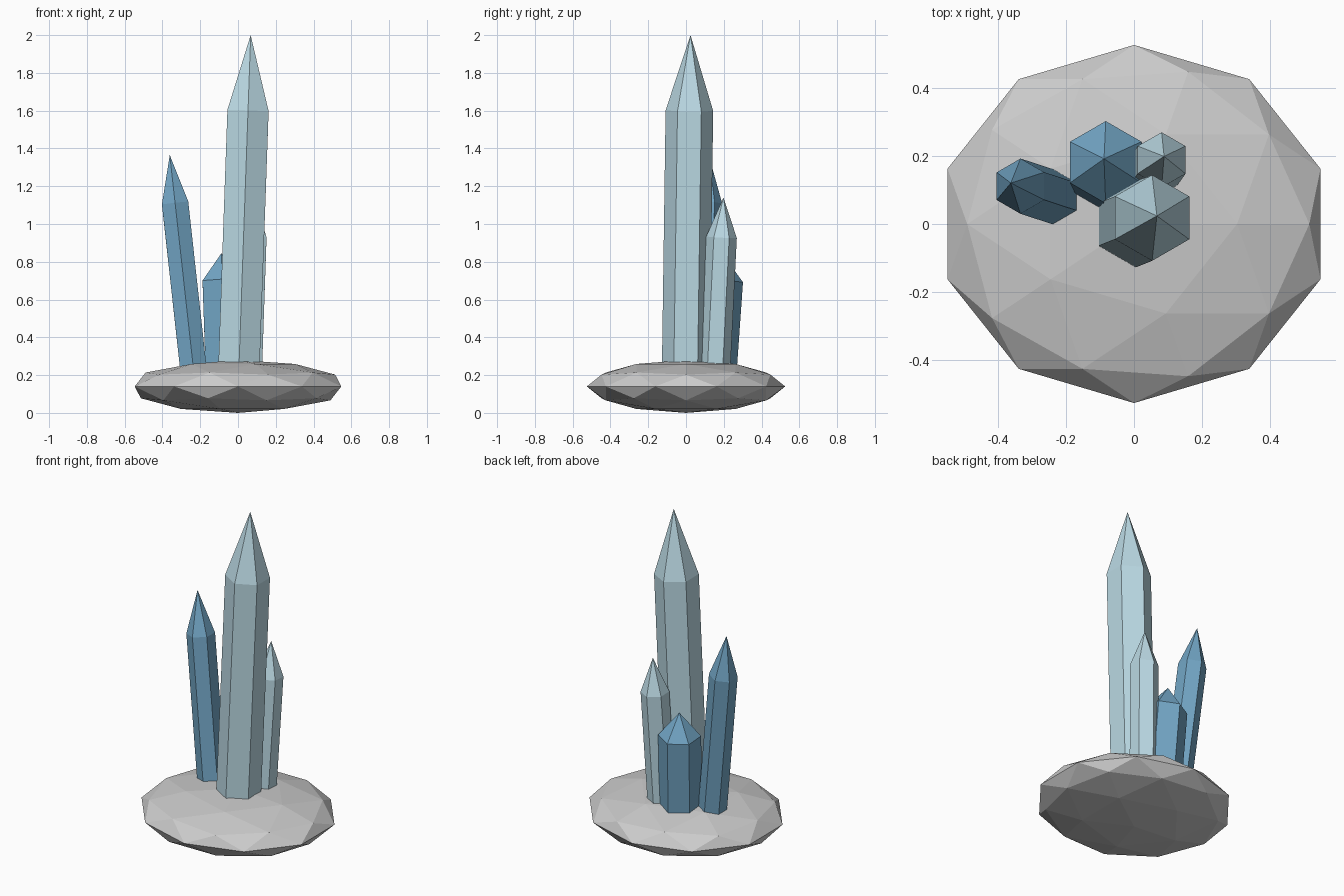
import bpy, bmesh, math
from mathutils import Vector

if "Cube" in bpy.data.objects:
    bpy.data.objects.remove(bpy.data.objects["Cube"])


def make_material(name, rgb):
    mat = bpy.data.materials.new(name)
    mat.diffuse_color = (*rgb, 1.0)
    mat.use_nodes = True
    mat.node_tree.nodes["Principled BSDF"].inputs["Base Color"].default_value = mat.diffuse_color
    return mat


def finish(name, bm, mat=None):
    bmesh.ops.recalc_face_normals(bm, faces=bm.faces)
    mesh = bpy.data.meshes.new(name)
    bm.to_mesh(mesh)
    bm.free()
    obj = bpy.data.objects.new(name, mesh)
    bpy.context.collection.objects.link(obj)
    if mat:
        mesh.materials.append(mat)
    return obj


def crystal(name, base, shoulder, tip_z, radius, mat):
    """Leaning hexagonal prism with a pointed cap; corners face front and back."""
    base, shoulder = Vector(base), Vector(shoulder)
    axis = (shoulder - base).normalized()
    tip = shoulder + axis * ((tip_z - shoulder.z) / axis.z)
    base -= axis * 0.07  # root sunk into the rock
    tilt = Vector((0, 0, 1)).rotation_difference(axis)
    bm = bmesh.new()
    rings = []
    for centre in (base, shoulder):
        ring = []
        for i in range(6):
            a = math.radians(30 + 60 * i)
            ring.append(bm.verts.new(
                centre + tilt @ Vector((radius * math.cos(a), radius * math.sin(a), 0))))
        rings.append(ring)
    top = bm.verts.new(tip)
    low, high = rings
    bm.faces.new(low[::-1])
    for i in range(6):
        j = (i + 1) % 6
        bm.faces.new((low[i], low[j], high[j], high[i]))
        bm.faces.new((high[i], high[j], top))
    return finish(name, bm, mat)


# Flattened faceted rock
bm = bmesh.new()
bmesh.ops.create_icosphere(bm, subdivisions=2, radius=1.0)
bmesh.ops.scale(bm, vec=(0.575, 0.525, 0.14), verts=bm.verts)
bmesh.ops.translate(bm, vec=(0, 0, 0.14), verts=bm.verts)
finish("rock_base", bm)

# Crystals
pale = make_material("pale_crystal", (0.50, 0.70, 0.78))
blue = make_material("blue_crystal", (0.17, 0.38, 0.56))
crystal("main_crystal", (0.006, -0.001, 0.27), (0.053, 0.018, 1.60), 2.0, 0.126, pale)
crystal("left_crystal", (-0.238, 0.080, 0.25), (-0.333, 0.111, 1.11), 1.365, 0.081, blue)
crystal("short_crystal", (-0.068, 0.150, 0.26), (-0.083, 0.181, 0.70), 0.845, 0.121, blue)
crystal("back_crystal", (0.058, 0.155, 0.26), (0.081, 0.188, 0.93), 1.14, 0.081, pale)
